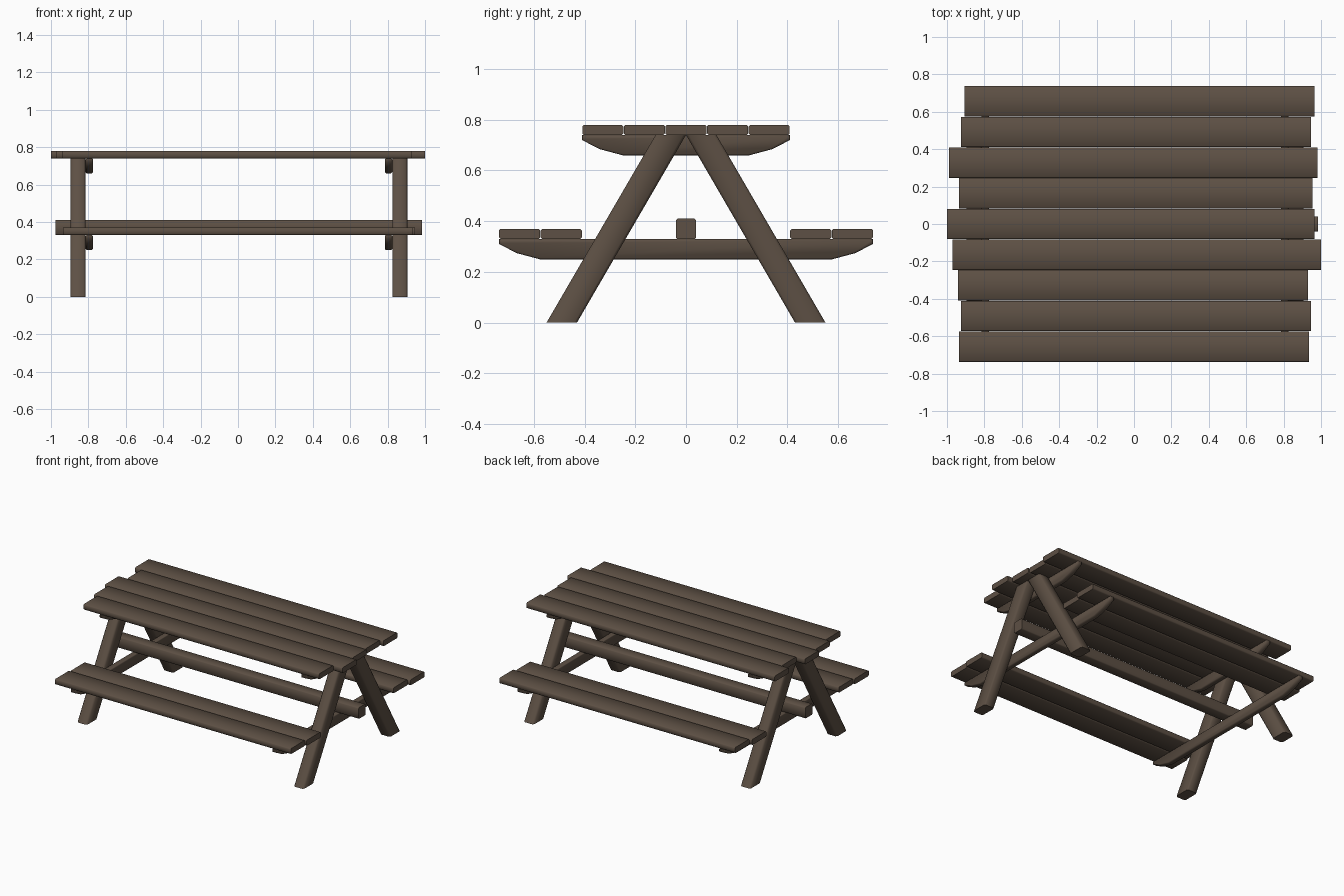
import bpy, bmesh, math
from mathutils import Vector

cube = bpy.data.objects.get("Cube")
if cube:
    bpy.data.objects.remove(cube, do_unlink=True)

wood = bpy.data.materials.new("dark_brown_wood")
wood.use_nodes = True
colour = (0.11, 0.08, 0.058, 1)
wood.diffuse_color = colour
bsdf = wood.node_tree.nodes["Principled BSDF"]
bsdf.inputs["Base Color"].default_value = colour
bsdf.inputs["Roughness"].default_value = 0.8


def timber(name, profile, x0, x1, chamfer=0.006, outline=False):
    """Extrude a (y, z) profile along x and soften its lengthwise edges."""
    bm = bmesh.new()
    face = bm.faces.new([bm.verts.new((x0, y, z)) for y, z in profile])
    grown = bmesh.ops.extrude_face_region(bm, geom=[face])["geom"]
    bmesh.ops.translate(bm, vec=Vector((x1 - x0, 0, 0)),
                        verts=[g for g in grown if isinstance(g, bmesh.types.BMVert)])
    bmesh.ops.recalc_face_normals(bm, faces=bm.faces)

    def lengthwise(e):
        d = e.verts[1].co - e.verts[0].co
        return abs(d.x) < 0.001 if outline else d.length > 0.5

    bmesh.ops.bevel(bm, geom=[e for e in bm.edges if lengthwise(e)], offset=chamfer,
                    segments=1, profile=0.5, affect='EDGES')
    for f in bm.faces:
        f.smooth = True
    for e in bm.edges:
        e.smooth = e.calc_face_angle(0) < math.radians(50)
    mesh = bpy.data.meshes.new(name)
    bm.to_mesh(mesh)
    bm.free()
    mesh.materials.append(wood)
    obj = bpy.data.objects.new(name, mesh)
    bpy.context.collection.objects.link(obj)
    return obj


def rect(y, width, z0, z1):
    h = width / 2
    return [(y - h, z0), (y + h, z0), (y + h, z1), (y - h, z1)]


def boat(half, z0, z1):
    """Cross-support outline with rising rounded ends."""
    tall = z1 - z0
    right = [(half - 0.16, z0), (half - 0.07, z0 + tall * 0.3),
             (half, z0 + tall * 0.75), (half, z1)]
    return right + [(-y, z) for y, z in reversed(right)]


# Planks from front to back, with uneven ends
PITCH = 0.164
planks = [("front_seat_outer", -0.935, 0.935), ("front_seat_inner", -0.925, 0.945),
          ("table_plank_1", -0.94, 0.93), ("table_plank_2", -0.97, 1.0),
          ("table_plank_3", -1.0, 0.965), ("table_plank_4", -0.935, 0.955),
          ("table_plank_5", -0.99, 0.98),
          ("back_seat_inner", -0.925, 0.945), ("back_seat_outer", -0.905, 0.965)]
for i, (name, x0, x1) in enumerate(planks):
    z = 0.33 if "seat" in name else 0.74
    timber(name, rect((i - 4) * PITCH, PITCH - 0.002, z, z + 0.04), x0, x1)

# Long stretcher between the end frames
timber("centre_stretcher", rect(0, 0.08, 0.33, 0.41), -0.975, 0.985)

# End frames: slanted legs outside, cross supports inside
frames = [("left", 0.825, 0.905, 0.785), ("right", -0.815, -0.895, -0.775)]
for side, inner, outer, support in frames:
    for end, s in (("front", -1), ("back", 1)):
        leg = [(s * 0.43, 0), (s * 0.55, 0), (s * 0.12, 0.74), (0, 0.74)]
        timber(f"{end}_{side}_leg", leg, inner, outer, 0.01)
    timber(f"{side}_table_support", boat(0.41, 0.66, 0.74), support, inner, outline=True)
    timber(f"{side}_seat_support", boat(0.737, 0.25, 0.33), support, inner, outline=True)
